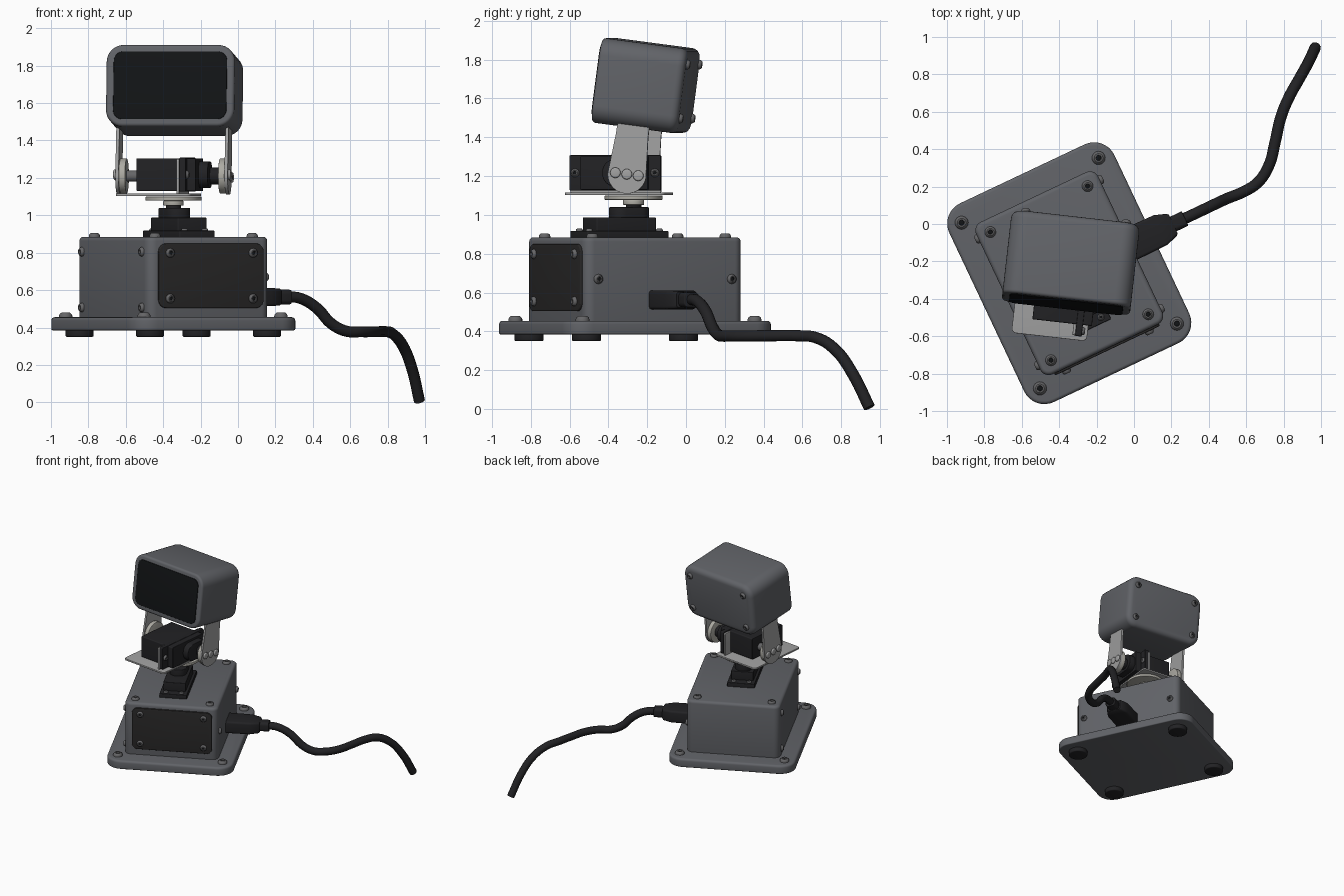
import bpy, bmesh
from math import cos, sin, pi, radians
from mathutils import Matrix, Vector

if "Cube" in bpy.data.objects:
    bpy.data.objects.remove(bpy.data.objects["Cube"])


def material(name, r, g, b):
    m = bpy.data.materials.new(name)
    m.diffuse_color = (r, g, b, 1)
    m.use_nodes = True
    m.node_tree.nodes["Principled BSDF"].inputs["Base Color"].default_value = m.diffuse_color
    return m


CASE = material("slate_case", 0.12, 0.125, 0.138)
BLACK = material("black_plastic", 0.016, 0.016, 0.018)
PANEL = material("dark_panel", 0.022, 0.021, 0.021)
GLASS = material("dark_glass", 0.006, 0.007, 0.008)
METAL = material("bracket_metal", 0.36, 0.36, 0.36)
HORN = material("horn_metal", 0.42, 0.41, 0.37)
SCREW = material("screw_metal", 0.13, 0.13, 0.135)


def T(x, y, z):
    return Matrix.Translation((x, y, z))


def R(deg, axis):
    return Matrix.Rotation(radians(deg), 4, axis)


# Frames: base, panned bracket, tilted head
BASE = T(-0.346, -0.263, 0) @ R(25.3, 'Z')
PAN = T(-0.345, -0.27, 0) @ R(-6.5, 'Z')
HEAD = PAN @ T(0, 0, 1.21) @ R(-7.5, 'X')
# Turn local z towards a side
RIGHT, LEFT, FRONT, BACK = R(90, 'Y'), R(-90, 'Y'), R(90, 'X'), R(-90, 'X')


def rrect(w, h, r, n=8):
    """Outline of a rounded rectangle."""
    pts = []
    for i, (sx, sy) in enumerate([(1, 1), (-1, 1), (-1, -1), (1, -1)]):
        for k in range(n + 1):
            a = (i + k / n) * pi / 2
            pts.append((sx * (w / 2 - r) + r * cos(a), sy * (h / 2 - r) + r * sin(a)))
    return pts


def stack(name, rings, frame, mat):
    """Skin a stack of (outline, z) rings and cap both ends."""
    bm = bmesh.new()
    loops = [[bm.verts.new((x, y, z)) for x, y in pts] for pts, z in rings]
    n = len(loops[0])
    for a, b in zip(loops, loops[1:]):
        for i in range(n):
            j = (i + 1) % n
            bm.faces.new((a[i], a[j], b[j], b[i]))
    bm.faces.new(loops[0][::-1])
    bm.faces.new(loops[-1])
    bmesh.ops.remove_doubles(bm, verts=bm.verts, dist=1e-5)
    bmesh.ops.recalc_face_normals(bm, faces=bm.faces)
    me = bpy.data.meshes.new(name)
    bm.to_mesh(me)
    bm.free()
    ob = bpy.data.objects.new(name, me)
    ob.matrix_world = frame
    me.materials.append(mat)
    bpy.context.collection.objects.link(ob)
    return ob


def slab(name, w, h, r, z0, z1, frame, mat, b0=0.005, b1=0.005, n=8, steps=4):
    """Rounded slab with rounded lower (b0) and upper (b1) rims."""
    rings = []
    for k in range(steps + 1):
        a = k / steps * pi / 2
        o = b0 * (1 - sin(a))
        rings.append((rrect(w - 2 * o, h - 2 * o, max(r - o, 0.002), n), z0 + b0 * (1 - cos(a))))
    for k in range(steps + 1):
        a = k / steps * pi / 2
        o = b1 * (1 - cos(a))
        rings.append((rrect(w - 2 * o, h - 2 * o, max(r - o, 0.002), n), z1 - b1 * (1 - sin(a))))
    return stack(name, rings, frame, mat)


def disc(name, r, z0, z1, frame, mat, b=0.004):
    return slab(name, 2 * r, 2 * r, r, z0, z1, frame, mat, b, b, 8, 3)


def screw(name, frame, r=0.031, h=0.024):
    prof = [(1, -0.2), (1, 0.3), (0.88, 0.7), (0.65, 1), (0.42, 1), (0.38, 0.45)]
    stack(name, [(rrect(2 * r * p, 2 * r * p, r * p, 4), h * z) for p, z in prof], frame, SCREW)
    disc(name + "_socket", r * 0.37, h * 0.45, h * 0.5, frame, GLASS, 0.0005)


def four(a, b):
    return [(sx * a, sy * b) for sx in (-1, 1) for sy in (-1, 1)]


# Base plate, feet and electronics box
slab("base_plate", 0.976, 1.175, 0.12, 0.385, 0.455, BASE, CASE, 0.008, 0.018)
slab("electronics_box", 0.722, 0.90, 0.05, 0.45, 0.885, BASE, CASE, 0.004, 0.022)
for x, y in four(0.346, 0.44):
    disc("rubber_foot", 0.075, 0.35, 0.39, BASE @ T(x, y, 0), BLACK, 0.008)
for x, y in four(0.405, 0.49):
    screw("plate_screw", BASE @ T(x, y, 0.455), 0.036)
for x, y in four(0.2875, 0.379):
    screw("lid_screw", BASE @ T(x, y, 0.885), 0.03, 0.02)

# Front panel and side screws
panel = BASE @ T(0.008, -0.45, 0.677) @ FRONT
slab("front_panel", 0.62, 0.345, 0.045, -0.01, 0.012, panel, PANEL)
for x, y in four(0.245, 0.122):
    screw("panel_screw", panel @ T(x, y, 0.012), 0.025, 0.018)
for z, y in four(0.149, 0.375):
    screw("left_side_screw", BASE @ T(-0.361, y, 0.656 + z) @ LEFT, 0.025, 0.018)
for y in (-0.38, 0.38):
    screw("right_side_screw", BASE @ T(0.361, y, 0.67) @ RIGHT, 0.025, 0.018)

# Plug, strain relief and cable
plug = BASE @ T(0, 0, 0.563) @ RIGHT
stack("plug", [(rrect(h, w, 0.015, 4), x) for h, w, x in
      [(0.095, 0.18, 0.35), (0.098, 0.18, 0.36), (0.098, 0.175, 0.54), (0.09, 0.13, 0.605), (0.08, 0.11, 0.615)]],
      plug, BLACK)
slab("strain_relief", 0.078, 0.085, 0.025, 0.60, 0.685, plug, BLACK)
path = [(0.25, 0.02, 0.565), (0.33, 0.057, 0.557), (0.42, 0.1, 0.505), (0.5, 0.137, 0.42), (0.58, 0.17, 0.38),
        (0.66, 0.22, 0.377), (0.72, 0.31, 0.377), (0.755, 0.44, 0.378), (0.785, 0.57, 0.378),
        (0.825, 0.67, 0.368), (0.88, 0.77, 0.305), (0.93, 0.86, 0.18), (0.97, 0.945, 0.008)]
cu = bpy.data.curves.new("cable", 'CURVE')
cu.dimensions = '3D'
cu.bevel_depth = 0.03
cu.bevel_resolution = 3
cu.resolution_u = 6
cu.use_fill_caps = True
sp = cu.splines.new('BEZIER')
sp.bezier_points.add(len(path) - 1)
for p, co in zip(sp.bezier_points, path):
    p.co = co
    p.handle_left_type = p.handle_right_type = 'AUTO'
cu.materials.append(BLACK)
bpy.context.collection.objects.link(bpy.data.objects.new("cable", cu))

# Pan servo on the lid
servo = BASE @ T(-0.008, -0.085, 0)
slab("pan_servo_flange", 0.212, 0.464, 0.008, 0.88, 0.918, servo, BLACK)
slab("pan_servo_body", 0.172, 0.34, 0.008, 0.91, 0.988, servo, BLACK)
slab("pan_servo_gear_cap", 0.13, 0.21, 0.06, 0.98, 1.04, servo @ T(0, 0.055, 0), BLACK)
for x, y in four(0.06, 0.2):
    screw("pan_servo_screw", servo @ T(x, y, 0.918), 0.018, 0.012)
disc("pan_shaft", 0.04, 1.03, 1.06, PAN, BLACK)
disc("pan_horn_hub", 0.055, 1.052, 1.078, PAN, HORN)
disc("pan_horn", 0.15, 1.078, 1.1, PAN, HORN)

# Pan bracket: floor plate and upright wall
slab("pan_bracket_floor", 0.405, 0.52, 0.025, 1.103, 1.117, PAN @ T(-0.071, -0.084, 0), METAL, 0.002, 0.002)
slab("pan_bracket_wall", 0.19, 0.47, 0.012, 0.052, 0.067, PAN @ T(0, -0.085, 1.205) @ RIGHT, METAL, 0.002, 0.002)

# Tilt servo lying on its side
tilt = PAN @ T(0, -0.085, 1.217) @ RIGHT
slab("tilt_servo_body", 0.175, 0.35, 0.008, -0.17, 0.15, tilt, BLACK)
slab("tilt_servo_flange", 0.182, 0.475, 0.008, 0.067, 0.102, tilt, BLACK)
slab("tilt_servo_gear_cap", 0.14, 0.22, 0.065, 0.145, 0.2, tilt @ T(0, 0.055, 0), BLACK)
for y in (-0.207, 0.207):
    screw("tilt_servo_screw", tilt @ T(0, y, 0.102), 0.022, 0.015)
disc("tilt_shaft", 0.045, 0.19, 0.26, HEAD @ RIGHT, BLACK)
disc("tilt_pivot_pin", 0.03, 0.16, 0.26, HEAD @ LEFT, SCREW)

# Tilt arms with horn discs and bolts, mirrored left and right
arm = [(0.3, 0.082), (0.2, 0.084)]
arm += [(0.1 * cos(a), 0.1 * sin(a)) for a in [radians(95 + 170 * k / 24) for k in range(25)]]
arm += [(0.2, -0.084), (0.3, -0.082)]
for side, turn, s in (("left", LEFT, 1), ("right", RIGHT, -1)):
    outline = [(s * x, y) for x, y in arm]
    frame = HEAD @ turn
    stack(side + "_tilt_arm", [(outline, 0.285), (outline, 0.302)], frame, METAL)
    disc(side + "_tilt_horn", 0.094, 0.25, 0.285, frame, HORN)
    for y in (-0.06, 0, 0.06):
        disc(side + "_arm_bolt", 0.027, 0.3, 0.316, frame @ T(0, y, 0), METAL, 0.008)

# Head housing, window and back screws
housing = HEAD @ T(0, 0.005, 0.46)
slab("head_housing", 0.69, 0.44, 0.09, -0.225, 0.225, housing @ BACK, CASE, 0.018, 0.04)
slab("front_window", 0.61, 0.365, 0.05, 0.215, 0.23, housing @ FRONT, GLASS, 0.003, 0.003)
for x, y in four(0.27, 0.14):
    screw("head_back_screw", housing @ T(x, 0.225, y) @ BACK, 0.025, 0.018)

# Smooth shading with sharp edges kept
for ob in bpy.data.objects:
    if ob.type == 'MESH':
        ob.select_set(True)
        bpy.context.view_layer.objects.active = ob
bpy.ops.object.shade_smooth_by_angle(angle=radians(35))
